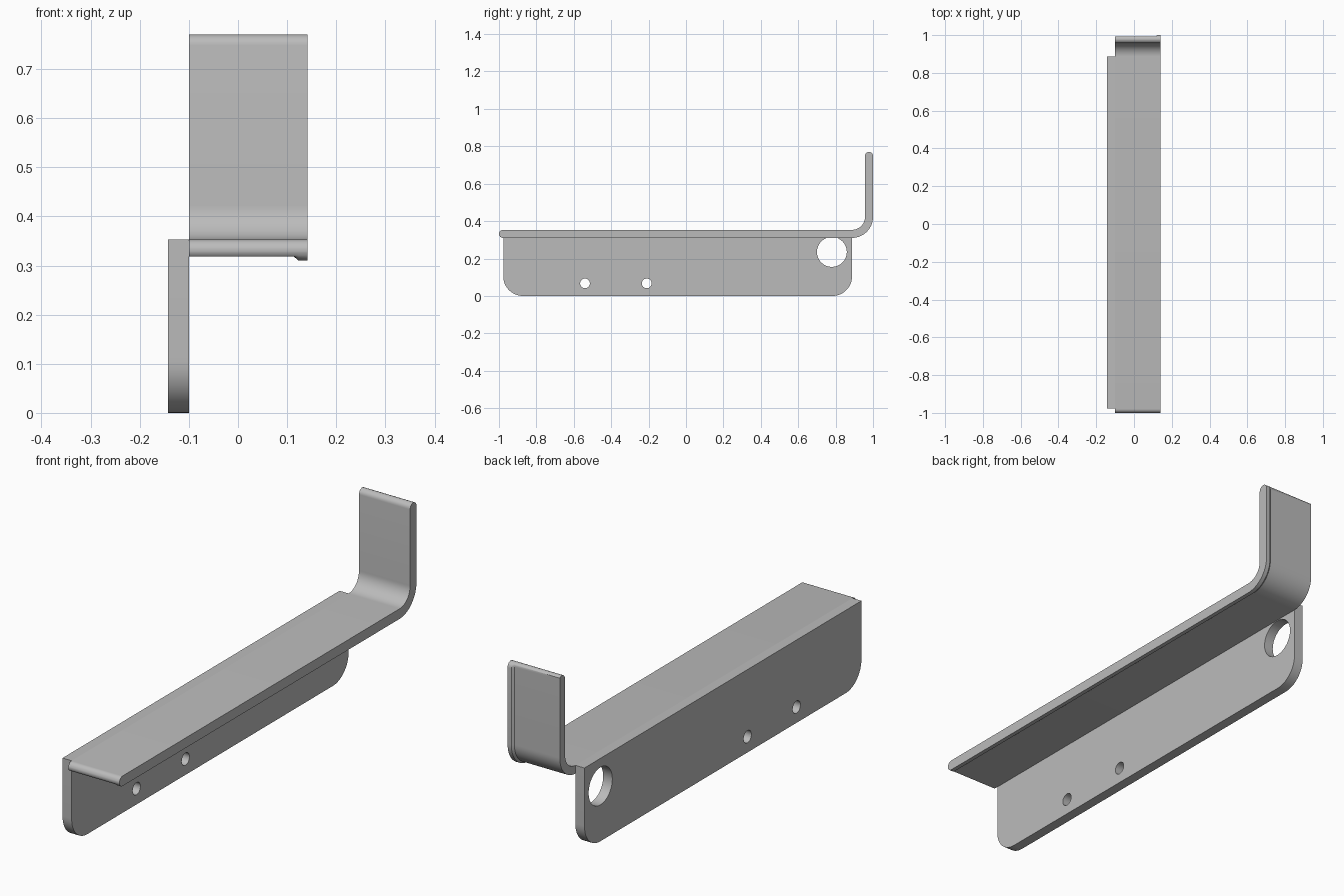
import bpy, bmesh, math

if "Cube" in bpy.data.objects:
    bpy.data.objects.remove(bpy.data.objects["Cube"])

steel = bpy.data.materials.new("grey steel")
steel.diffuse_color = (0.5, 0.5, 0.5, 1)
steel.use_nodes = True
steel.node_tree.nodes["Principled BSDF"].inputs["Base Color"].default_value = steel.diffuse_color


def finish(obj):
    bpy.ops.object.select_all(action='DESELECT')
    obj.select_set(True)
    bpy.context.view_layer.objects.active = obj
    if obj.type == 'CURVE':
        bpy.ops.object.convert(target='MESH')
        obj = bpy.context.object
    obj.data.materials.clear()
    obj.data.materials.append(steel)
    bpy.ops.object.shade_smooth_by_angle(angle=math.radians(30))


def arc(cx, cy, r, a0, a1, n):
    return [(cx + r * math.cos(math.radians(a0 + (a1 - a0) * i / n)),
             cy + r * math.sin(math.radians(a0 + (a1 - a0) * i / n))) for i in range(n + 1)]


# Side plate: outline with rounded lower corners and three round holes
Y0, Y1, TOP, R = -0.977, 0.888, 0.353, 0.105
X0, X1 = -0.143, -0.1
outline = [(Y1, TOP), (Y0, TOP)] + arc(Y0 + R, R, R, 180, 270, 12) + arc(Y1 - R, R, R, 270, 360, 12)
holes = [arc(y, z, r, 0, 360, 32)[:-1]
         for y, z, r in ((0.78, 0.235, 0.08), (-0.54, 0.067, 0.026), (-0.21, 0.067, 0.026))]
curve = bpy.data.curves.new("side_plate", 'CURVE')
curve.dimensions = '2D'
curve.fill_mode = 'BOTH'
curve.extrude = (X1 - X0) / 2
for loop in [outline] + holes:
    spline = curve.splines.new('POLY')
    spline.points.add(len(loop) - 1)
    for p, (u, v) in zip(spline.points, loop):
        p.co = (u, v, 0, 1)
    spline.use_cyclic_u = True
plate = bpy.data.objects.new("side_plate", curve)
plate.rotation_euler = (math.pi / 2, 0, math.pi / 2)
plate.location.x = (X0 + X1) / 2
bpy.context.collection.objects.link(plate)
finish(plate)

# Bent strip: lipped cross-section (x, depth below inner face) swept along the L
DEPTH, LIP = 0.035, 0.043
section = [(-0.1, 0), (0.141, 0), (0.141, LIP), (0.123, LIP), (0.114, DEPTH), (-0.1, DEPTH)]
BEND, INNER, END = 0.07, 0.957, 0.77
half = LIP / 2
# Each station: y, z, outward direction, half depth allowed (rounds the ends)
ends = [(half * (1 - math.cos(a)), max(half * math.sin(a), 0.003))
        for a in (math.radians(15 * i) for i in range(7))]
stations = [(-1 + t, TOP, 0, -1, h) for t, h in ends]
cy, cz = INNER - BEND, TOP + BEND
for i in range(17):
    a = math.radians(-90 + 90 * i / 16)
    stations.append((cy + BEND * math.cos(a), cz + BEND * math.sin(a), math.cos(a), math.sin(a), half))
stations += [(INNER, END - t, 1, 0, h) for t, h in reversed(ends)]
# Sweep, clamping the section depth near each end
bm = bmesh.new()
rings = []
for y, z, ny, nz, h in stations:
    ring = []
    for x, d in section:
        d = min(max(d, half - h), half + h)
        ring.append(bm.verts.new((x, y + ny * d, z + nz * d)))
    rings.append(ring)
n = len(section)
for a, b in zip(rings, rings[1:]):
    for i in range(n):
        j = (i + 1) % n
        bm.faces.new((a[i], a[j], b[j], b[i]))
bm.faces.new(rings[0])
bm.faces.new(rings[-1])
bmesh.ops.recalc_face_normals(bm, faces=bm.faces)
mesh = bpy.data.meshes.new("bent_strip")
bm.to_mesh(mesh)
bm.free()
strip = bpy.data.objects.new("bent_strip", mesh)
bpy.context.collection.objects.link(strip)
finish(strip)
